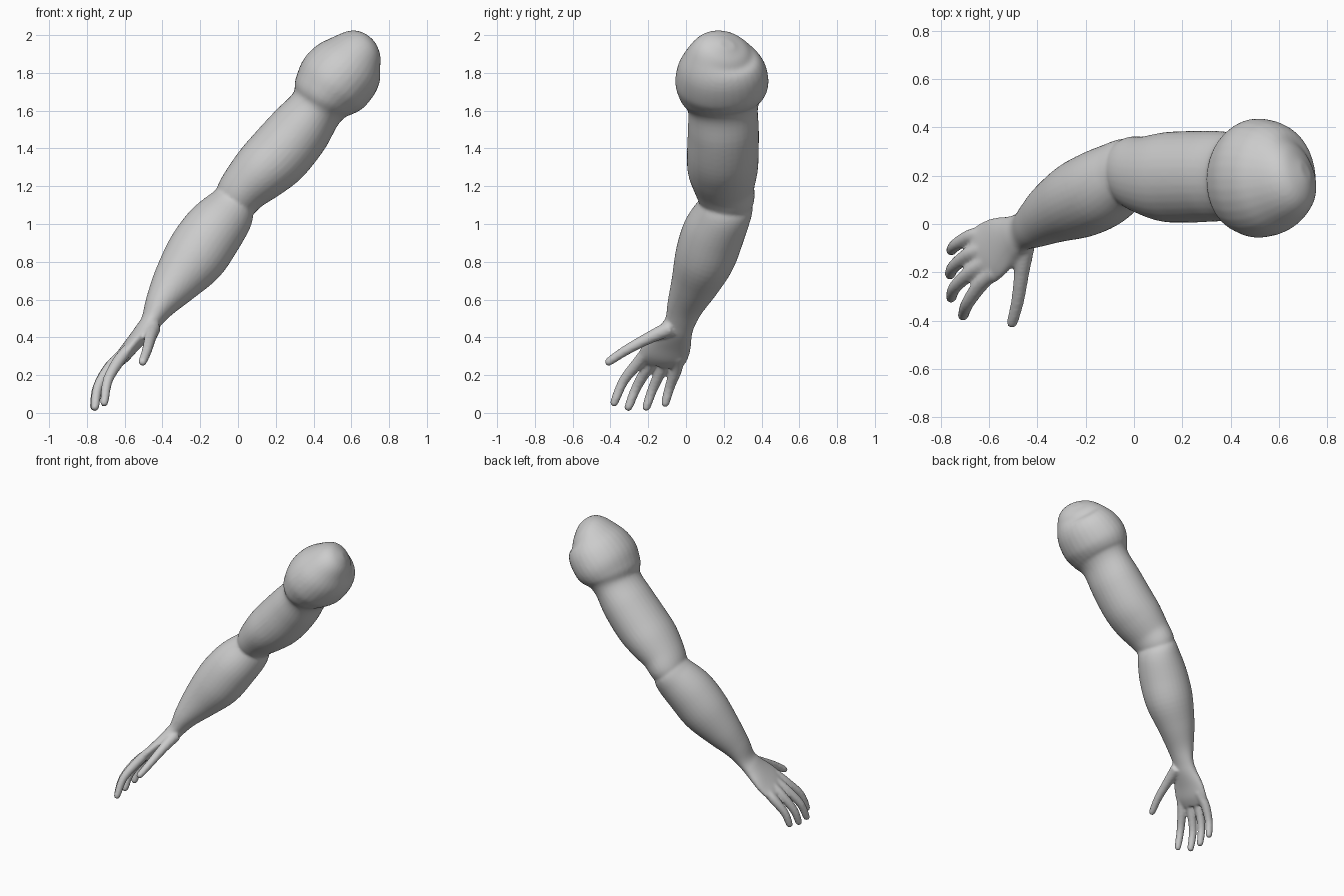
import bpy, bmesh, math
from mathutils import Vector

cube = bpy.data.objects.get("Cube")
if cube:
    bpy.data.objects.remove(cube, do_unlink=True)

skin = bpy.data.materials.new("plain grey")
skin.use_nodes = True
skin.diffuse_color = (0.6, 0.6, 0.6, 1)
skin.node_tree.nodes["Principled BSDF"].inputs["Base Color"].default_value = (0.6, 0.6, 0.6, 1)


def smooth_path(rows, steps):
    """Catmull-Rom through rows of (x, y, z, width radius, depth radius)."""
    out = []
    for i in range(len(rows) - 1):
        a, b, c, d = (rows[min(max(k, 0), len(rows) - 1)] for k in range(i - 1, i + 3))
        for s in range(steps):
            t = s / steps
            out.append([q + t * (r - p + t * (2 * p - 5 * q + 4 * r - w + t * (3 * (q - r) + w - p))) / 2
                        if 0 < t else q for p, q, r, w in zip(a, b, c, d)])
    return out + [list(rows[-1])]


def loft(bm, rows, sides=32, steps=5):
    """Closed tube of elliptical rings, flattened across its path."""
    path = smooth_path(rows, steps)
    pts = [Vector(r[:3]) for r in path]
    rings = []
    for i, r in enumerate(path):
        t = (pts[min(i + 2, len(pts) - 1)] - pts[max(i - 2, 0)]).normalized()
        u = t.cross(Vector((0, 1, 0))).normalized()
        v = u.cross(t)
        rings.append([bm.verts.new(pts[i] + u * r[3] * math.cos(a) + v * r[4] * math.sin(a))
                      for a in (2 * math.pi * k / sides for k in range(sides))])
    for a, b in zip(rings, rings[1:]):
        for k in range(sides):
            n = (k + 1) % sides
            bm.faces.new((a[k], a[n], b[n], b[k]))
    bm.faces.new(rings[0][::-1])
    bm.faces.new(rings[-1])


bm = bmesh.new()

# shoulder dome and upper arm
loft(bm, [(.712, .22, 1.95, .03, .04), (.69, .21, 1.935, .10, .12), (.645, .195, 1.90, .15, .18),
          (.585, .19, 1.83, .195, .23), (.51, .19, 1.75, .205, .247), (.455, .19, 1.68, .178, .225),
          (.415, .195, 1.615, .146, .187), (.33, .198, 1.50, .165, .188), (.22, .195, 1.37, .172, .19),
          (.125, .195, 1.28, .16, .185), (.035, .205, 1.19, .135, .16), (-.02, .222, 1.115, .117, .14),
          (-.06, .22, 1.06, .09, .10)])

# forearm, wrist and palm
loft(bm, [(.01, .235, 1.15, .09, .10), (-.02, .222, 1.115, .117, .137), (-.06, .195, 1.05, .145, .15),
          (-.14, .145, .95, .165, .165), (-.23, .10, .82, .165, .16), (-.33, .05, .69, .128, .13),
          (-.41, 0, .575, .085, .10), (-.46, -.03, .485, .055, .082), (-.50, -.055, .43, .05, .092),
          (-.56, -.09, .36, .042, .122), (-.61, -.122, .30, .038, .13), (-.65, -.14, .26, .028, .115)])

# fingers and thumb: base, knuckle, middle joint, tip
digits = {
    "index": ((-.58, -.20, .34), (-.635, -.25, .27), (-.69, -.33, .17), (-.708, -.38, .055)),
    "middle": ((-.60, -.15, .32), (-.67, -.195, .25), (-.74, -.26, .14), (-.757, -.305, .03)),
    "ring": ((-.61, -.10, .31), (-.68, -.125, .24), (-.745, -.175, .13), (-.762, -.21, .03)),
    "little": ((-.60, -.04, .30), (-.67, -.05, .235), (-.735, -.085, .14), (-.757, -.11, .05)),
    "thumb": ((-.45, -.08, .45), (-.465, -.20, .395), (-.482, -.32, .33), (-.505, -.41, .27)),
}
for name, joints in digits.items():
    base = .042 if name == "thumb" else .03
    radii = (base, .032, .027, .022)
    rows = [(*p, r, r) for p, r in zip(joints, radii)]
    tip = Vector(joints[3]) + (Vector(joints[3]) - Vector(joints[2])).normalized() * .02
    rows.append((*tip, .008, .008))
    loft(bm, rows, 16, 4)

bmesh.ops.recalc_face_normals(bm, faces=bm.faces)
mesh = bpy.data.meshes.new("arm")
bm.to_mesh(mesh)
bm.free()
mesh.materials.append(skin)
arm = bpy.data.objects.new("arm", mesh)
bpy.context.collection.objects.link(arm)

# fuse the parts into one soft skin
fuse = arm.modifiers.new("fuse", 'REMESH')
fuse.mode = 'VOXEL'
fuse.voxel_size = .009
fuse.use_smooth_shade = True
soften = arm.modifiers.new("soften", 'SMOOTH')
soften.factor = .5
soften.iterations = 6
